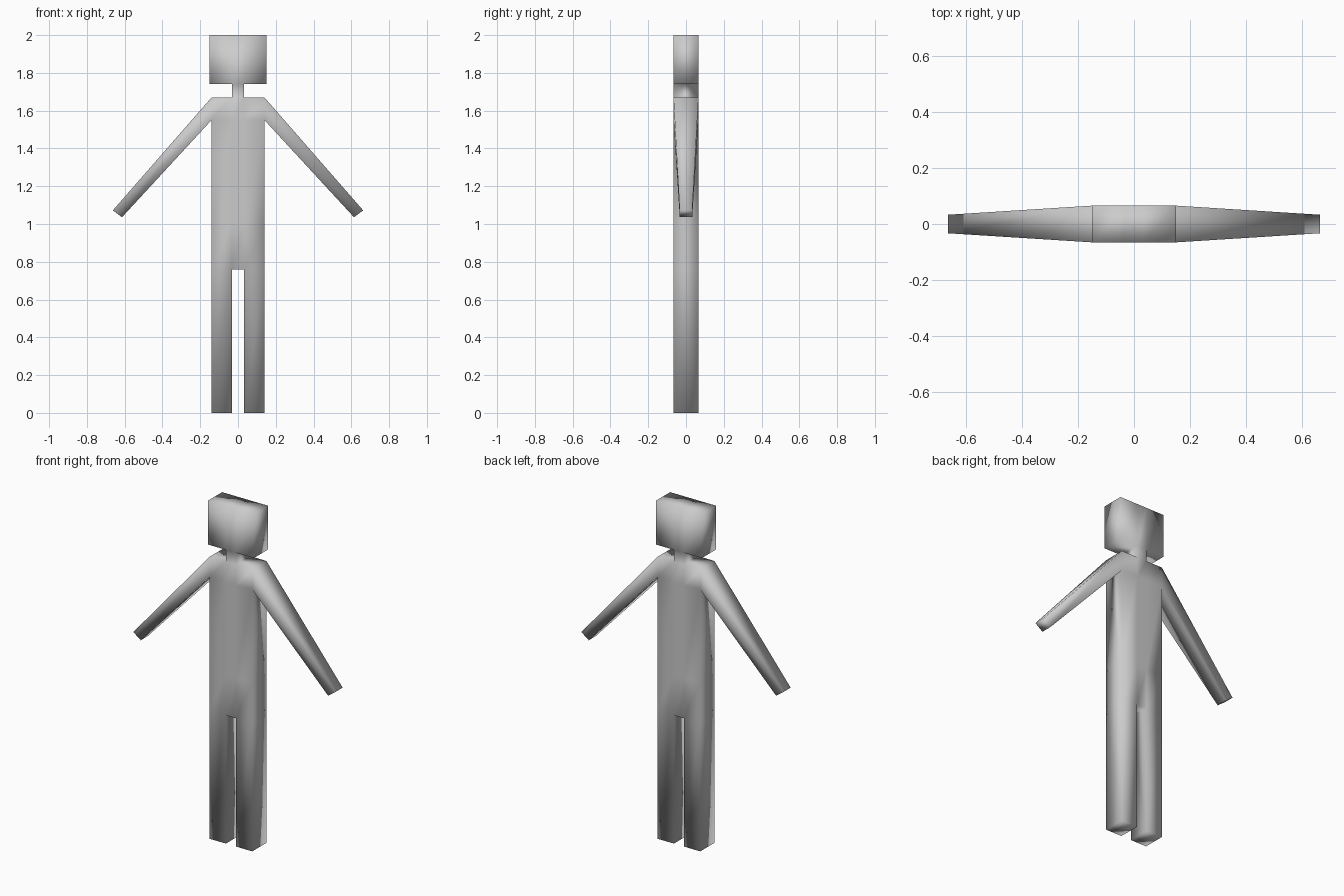
import bpy, bmesh

if "Cube" in bpy.data.objects:
    bpy.data.objects.remove(bpy.data.objects["Cube"])

DEPTH = 0.066          # half thickness of body
HAND_DEPTH = 0.033     # half thickness at the arm ends
IN, OUT, HEAD = 0.033, 0.14, 0.15


def block(x0, x1, z0, z1):
    return [(x0, z0), (x1, z0), (x1, z1), (x0, z1)]


# Front layout of the right half: leg, torso rows, head side
half = [block(IN, OUT, a, b) for a, b in
        ((0, 0.76), (0.76, 1.0), (1.0, 1.55), (1.55, 1.67))]
half.append(block(IN, HEAD, 1.74, 2.0))
# Arm sloping down from the shoulder
arm = [(OUT, 1.55), (0.614, 1.036), (0.663, 1.072), (OUT, 1.67)]
half.append(arm)

# Mirror to the left, then add centre strip: torso, neck, head
cells = half + [[(-x, z) for x, z in reversed(c)] for c in half]
cells += [block(-IN, IN, a, b) for a, b in
          ((0.76, 1.0), (1.0, 1.55), (1.55, 1.67), (1.67, 1.74), (1.74, 2.0))]

bm = bmesh.new()
cache = {}


def vert(p, side):
    key = (p, side)
    if key not in cache:
        d = HAND_DEPTH if abs(p[0]) > 0.3 else DEPTH
        cache[key] = bm.verts.new((p[0], side * d, p[1]))
    return cache[key]


# Front and back faces, then walls along the open outline
edges = {(c[i], c[(i + 1) % 4]) for c in cells for i in range(4)}
for c in cells:
    bm.faces.new([vert(p, -1) for p in c])
    bm.faces.new([vert(p, 1) for p in reversed(c)])
for a, b in edges:
    if (b, a) not in edges:
        bm.faces.new([vert(b, -1), vert(a, -1), vert(a, 1), vert(b, 1)])
bmesh.ops.recalc_face_normals(bm, faces=bm.faces)
for f in bm.faces:
    f.smooth = True

mesh = bpy.data.meshes.new("figure")
bm.to_mesh(mesh)
bm.free()
bpy.context.collection.objects.link(bpy.data.objects.new("figure", mesh))
